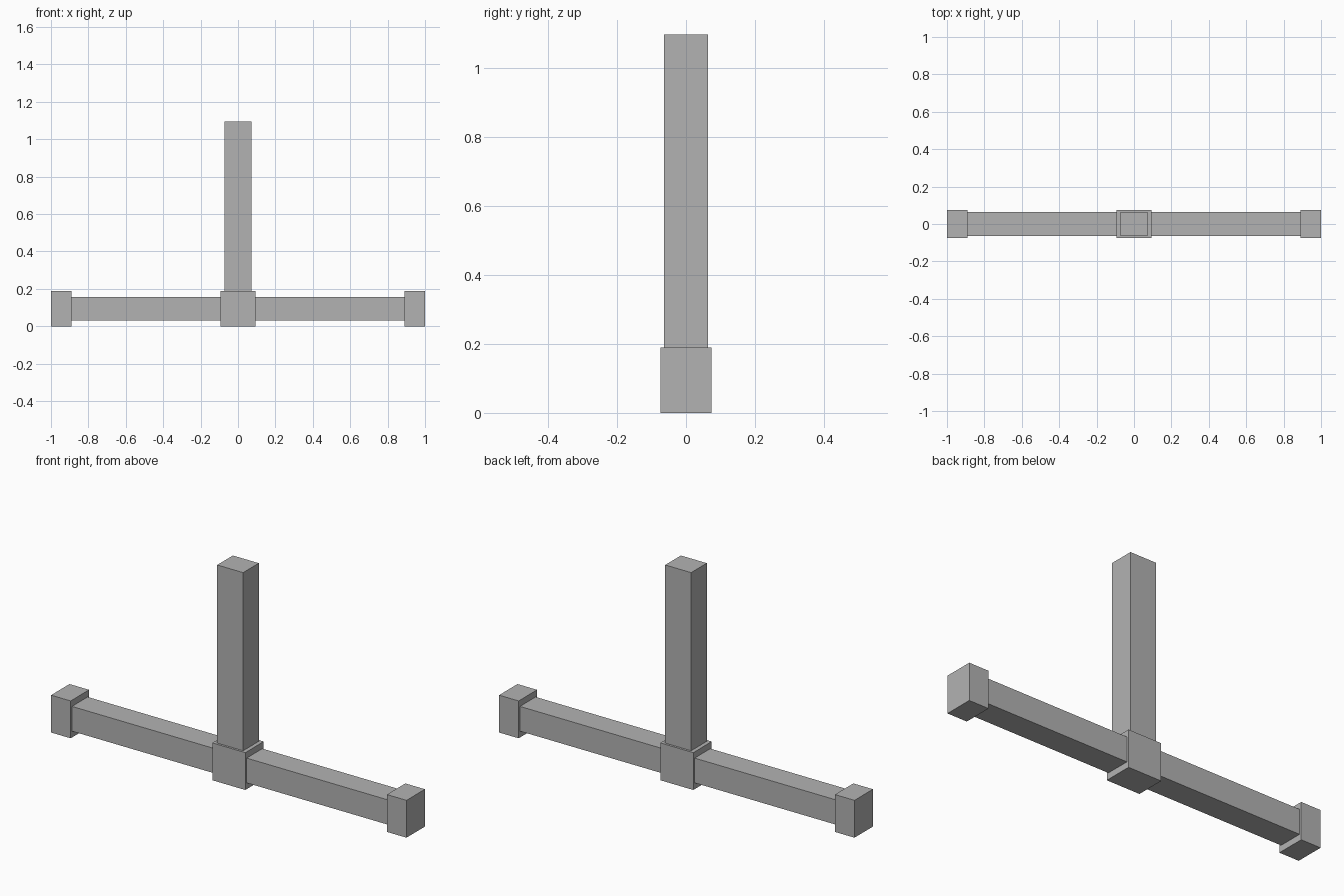
import bpy

cube = bpy.data.objects.get("Cube")
if cube:
    bpy.data.objects.remove(cube, do_unlink=True)

# Single grey finish
grey = bpy.data.materials.new("plain_grey")
grey.use_nodes = True
colour = (0.45, 0.45, 0.45, 1)
grey.diffuse_color = colour
grey.node_tree.nodes["Principled BSDF"].inputs["Base Color"].default_value = colour


def box(name, low, high):
    """Flat-faced box spanning two opposite corners."""
    centre = [(a + b) / 2 for a, b in zip(low, high)]
    bpy.ops.mesh.primitive_cube_add(size=1, location=centre)
    part = bpy.context.object
    part.name = name
    part.scale = [b - a for a, b in zip(low, high)]
    bpy.ops.object.transform_apply(location=False, rotation=False, scale=True)
    part.data.materials.append(grey)
    return part


block_depth = 0.074
block_height = 0.19
bar_depth = 0.063
hub = 0.093
cap = 0.89

# Central block and upright post
box("centre_block", (-hub, -block_depth, 0), (hub, block_depth, block_height))
box("upright_post", (-0.073, -bar_depth, block_height), (0.073, bar_depth, 1.096))

# Horizontal bars and end blocks on both sides
for side, sign in (("left", 1), ("right", -1)):
    bar_x = sorted((sign * hub, sign * cap))
    cap_x = sorted((sign * cap, sign))
    box(side + "_bar", (bar_x[0], -bar_depth, 0.032), (bar_x[1], bar_depth, 0.158))
    box(side + "_end_block", (cap_x[0], -block_depth, 0), (cap_x[1], block_depth, block_height))
